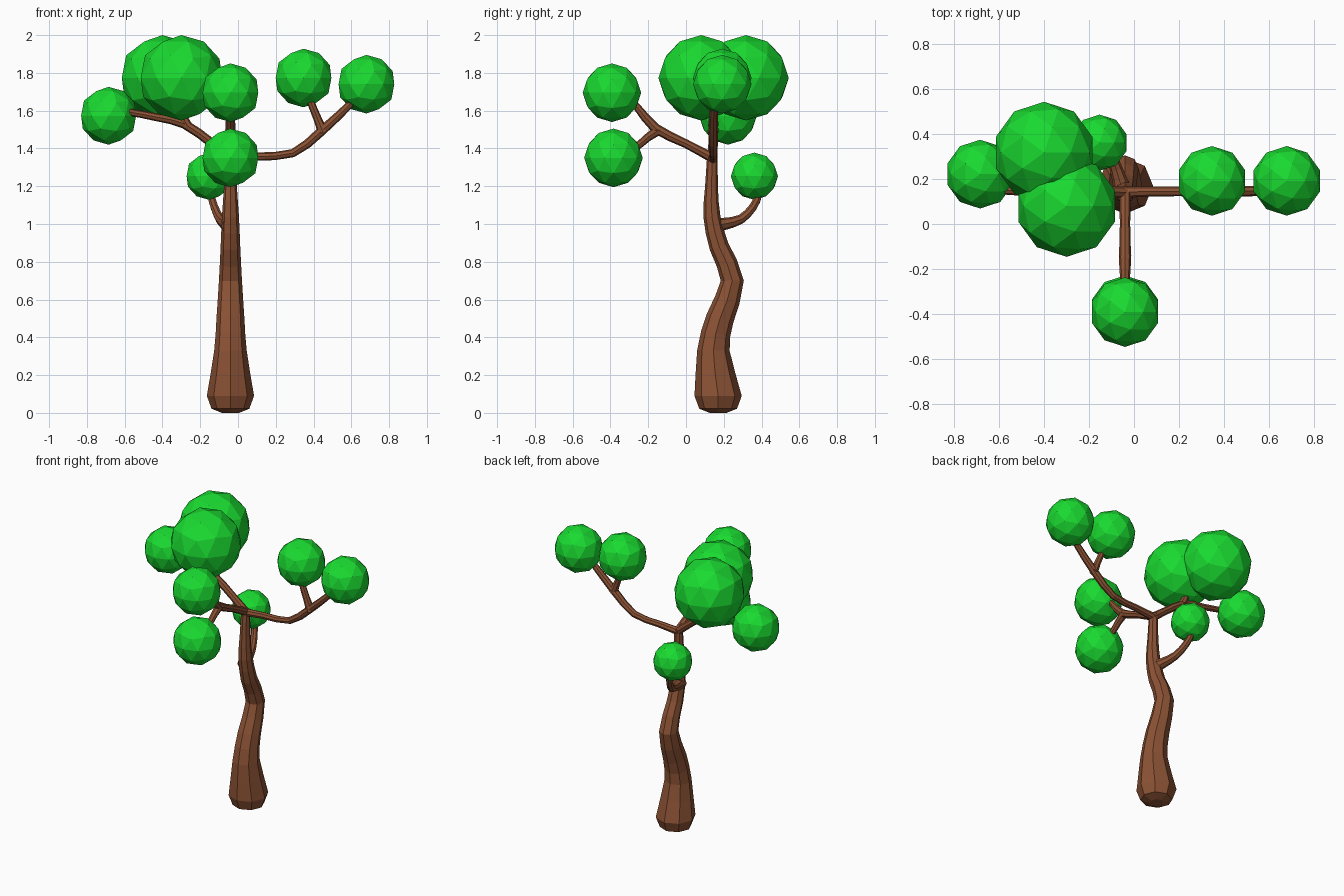
import bpy, bmesh, math
from mathutils import Vector

if "Cube" in bpy.data.objects:
    bpy.data.objects.remove(bpy.data.objects["Cube"])


def material(name, color):
    m = bpy.data.materials.new(name)
    m.diffuse_color = color
    m.use_nodes = True
    m.node_tree.nodes["Principled BSDF"].inputs["Base Color"].default_value = m.diffuse_color
    return m


BARK = material("bark", (0.26, 0.085, 0.035, 1))
LEAF = material("leaf", (0.01, 0.70, 0.03, 1))


def smooth_path(pts, steps):
    """Catmull-Rom through (x, y, z, radius) points."""
    p = [Vector(q) for q in pts]
    p = [2 * p[0] - p[1]] + p + [2 * p[-1] - p[-2]]
    out = []
    for i in range(1, len(p) - 2):
        a, b, c, d = p[i - 1:i + 3]
        for s in range(steps):
            t = s / steps
            out.append(0.5 * (2 * b + (c - a) * t + (2 * a - 5 * b + 4 * c - d) * t * t
                              + (3 * b - a - 3 * c + d) * t ** 3))
    out.append(p[-2])
    return out


def tube(name, pts, steps=2, sides=8, foot=False):
    path = smooth_path(pts, steps)
    pos = [q.to_3d() for q in path]
    rad = [q[3] for q in path]
    tangents = [(pos[min(i + 1, len(pos) - 1)] - pos[max(i - 1, 0)]).normalized()
                for i in range(len(pos))]
    if foot:  # rounded, level base of the trunk
        up = Vector((0, 0, 1))
        x, y = pos[0].x, pos[0].y
        pos = [Vector((x, y, 0)), Vector((x, y, 0.022))] + pos
        rad = [0.045, 0.1] + rad
        tangents = [up, up, up] + tangents[1:]
    bm = bmesh.new()
    side = Vector((1, 0, 0)) if abs(tangents[0].x) < 0.8 else Vector((0, 1, 0))
    rings = []
    for c, r, t in zip(pos, rad, tangents):
        side = (side - t * side.dot(t)).normalized()
        other = t.cross(side)
        rings.append([bm.verts.new(c + r * (side * math.cos(a) + other * math.sin(a)))
                      for a in (2 * math.pi * k / sides for k in range(sides))])
    for lo, hi in zip(rings, rings[1:]):
        for k in range(sides):
            n = (k + 1) % sides
            bm.faces.new((lo[k], lo[n], hi[n], hi[k]))
    bm.faces.new(rings[0][::-1])
    bm.faces.new(rings[-1])
    me = bpy.data.meshes.new(name)
    bm.to_mesh(me)
    bm.free()
    me.materials.append(BARK)
    ob = bpy.data.objects.new(name, me)
    bpy.context.collection.objects.link(ob)


# Curving trunk
tube("trunk", [(-.04, .17, .09, .125), (-.04, .145, .33, .086), (-.04, .18, .5, .074),
               (-.04, .245, .7, .061), (-.04, .175, .88, .052), (-.04, .137, 1.04, .045),
               (-.04, .135, 1.2, .034), (-.04, .14, 1.365, .028)], foot=True)

# Right limb with a fork
tube("right_branch", [(-.05, .142, 1.345, .026), (.1, .145, 1.357, .022), (.29, .145, 1.375, .022),
                      (.44, .145, 1.49, .025), (.6, .15, 1.64, .02), (.66, .17, 1.71, .018)])
tube("right_twig", [(.45, .145, 1.485, .028), (.42, .145, 1.56, .022), (.38, .15, 1.66, .02),
                    (.36, .17, 1.74, .018)])

# Left limb with forks into the big crowns
tube("left_branch", [(-.03, .14, 1.34, .028), (-.135, .142, 1.425, .024), (-.285, .145, 1.53, .025),
                     (-.43, .145, 1.565, .021), (-.58, .15, 1.593, .019), (-.65, .17, 1.6, .018)])
tube("left_twig", [(-.27, .145, 1.52, .028), (-.3, .145, 1.59, .022), (-.32, .145, 1.7, .02)])

# Front limb with a fork
tube("front_branch", [(-.04, .15, 1.345, .027), (-.04, 0, 1.425, .023), (-.04, -.16, 1.505, .027),
                      (-.04, -.26, 1.62, .02), (-.04, -.32, 1.67, .018)])
tube("front_twig", [(-.04, -.14, 1.5, .028), (-.04, -.2, 1.46, .022), (-.04, -.26, 1.41, .02),
                    (-.04, -.32, 1.38, .018)])

# Low back limb
tube("back_branch", [(-.045, .13, .99, .045), (-.065, .2, 1.0, .033), (-.095, .29, 1.025, .025),
                     (-.125, .355, 1.09, .022), (-.145, .385, 1.16, .02), (-.15, .375, 1.22, .018)])

# Leaf balls: centre and radius
LEAVES = [
    ("crown_back", (-.4, .318, 1.774), .226), ("crown_front", (-.3, .08, 1.774), .226),
    ("leaves_left", (-.685, .222, 1.573), .153),
    ("leaves_front_upper", (-.04, -.392, 1.695), .155), ("leaves_front_lower", (-.04, -.384, 1.35), .155),
    ("leaves_right_inner", (.347, .192, 1.773), .155), ("leaves_right_outer", (.68, .192, 1.74), .155),
    ("leaves_back", (-.153, .362, 1.253), .125),
]
for name, loc, r in LEAVES:
    bpy.ops.mesh.primitive_ico_sphere_add(subdivisions=2, radius=r, location=loc)
    ob = bpy.context.object
    ob.name = name
    ob.data.materials.append(LEAF)
